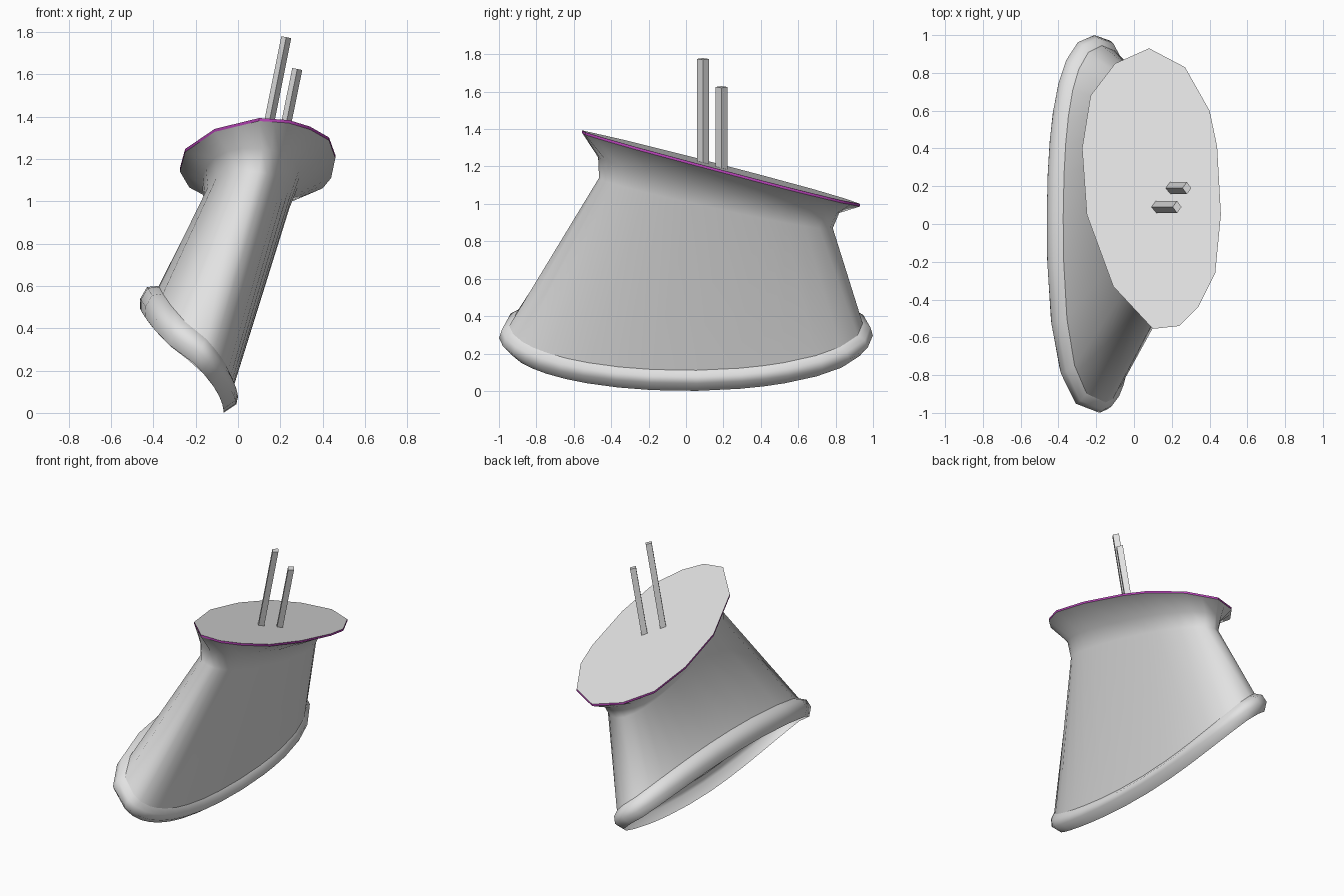
import bpy, bmesh
from math import sin, cos, atan2, pi, radians, copysign
from mathutils import Vector

cube = bpy.data.objects.get("Cube")
if cube:
    bpy.data.objects.remove(cube)


def material(name, rgb):
    m = bpy.data.materials.new(name)
    m.use_nodes = True
    m.diffuse_color = (*rgb, 1)
    bsdf = next(n for n in m.node_tree.nodes if n.type == 'BSDF_PRINCIPLED')
    bsdf.inputs["Base Color"].default_value = (*rgb, 1)
    return m


grey = material("light grey", (0.76, 0.76, 0.76))
purple = material("purple", (0.5, 0.06, 0.5))


def loft(name, rings, mat, cap=False, smooth=40):
    """Skin closed rings listed from top to bottom, optionally capping the top."""
    bm = bmesh.new()
    rows = [[bm.verts.new(p) for p in ring] for ring in rings]
    n = len(rows[0])
    for up, low in zip(rows, rows[1:]):
        for i in range(n):
            j = (i + 1) % n
            bm.faces.new((up[i], low[i], low[j], up[j]))
    if cap:
        bm.faces.new(rows[0])
    mesh = bpy.data.meshes.new(name)
    bm.to_mesh(mesh)
    bm.free()
    mesh.materials.append(mat)
    ob = bpy.data.objects.new(name, mesh)
    bpy.context.collection.objects.link(ob)
    if smooth:
        bpy.ops.object.select_all(action='DESELECT')
        ob.select_set(True)
        bpy.context.view_layer.objects.active = ob
        bpy.ops.object.shade_smooth_by_angle(angle=radians(smooth))
    return ob


# Egg-shaped outline of the tilted top plate
outline = [(.46, .05), (.44, .41), (.40, .60), (.27, .83), (.08, .93), (-.10, .85),
           (-.23, .68), (-.275, .40), (-.25, .05), (-.11, -.33), (.10, -.555),
           (.24, -.54), (.34, -.44), (.43, -.26)]


def plate_z(x, y):
    return 1.25 - .265 * y - .04 * x


plate = [Vector((x, y, plate_z(x, y))) for x, y in outline]
plate_angles = [atan2((p.y - .19) / .74, (p.x - .09) / .37) for p in plate]


def subdivide(points):
    result = []
    for a, b in zip(points, points[1:] + points[:1]):
        result += [a, (a + b) / 2]
    return result


# Angles shared by every ring so the skins line up
unit = [Vector((cos(t), sin(t))) for t in plate_angles]
angles = [atan2(v.y, v.x) for v in subdivide(unit)]


def power(v, e):
    return copysign(abs(v) ** e, v)


def neck_ring(cx, rx, cy, ry, z, slope_x, slope_y):
    # Rounded oval whose front end leans toward +x
    ring = []
    for t in angles:
        dx, dy = rx * power(cos(t), .9), ry * power(sin(t), .9)
        ring.append(Vector((cx + dx - .045 * sin(t), cy + dy, z + slope_x * dx + slope_y * dy)))
    return ring


def base_ring(cx, rx, ry, z, rise):
    # Saddle ring: low on +x, high and fuller on -x, tips pushed toward +x
    ring = []
    for t in angles:
        c, s = cos(t), sin(t)
        across = c if c > 0 else power(c, .7)
        push = s * s * (.045 + .05 * c)
        ring.append(Vector((cx + rx * across + push, ry * s, z - rise * c)))
    return ring


# Top plate with its thin coloured edge
edge = subdivide(plate)
under = [p + Vector((0, 0, -.014)) for p in edge]
loft("top_plate", [edge], grey, cap=True, smooth=0)
loft("plate_edge", [edge, under], purple)

# Flared neck and slanted hollow body
flare = neck_ring(.06, .225, .175, .645, 1.10, -.1, -.232)
neck = neck_ring(.045, .2, .16, .625, 1.005, -.15, -.217)
foot = base_ring(-.2, .175, .945, .355, .245)
loft("body", [under, flare, neck, foot], grey, smooth=60)

# Rounded rim around the open foot
loft("foot_rim", [foot,
                  base_ring(-.215, .215, .985, .335, .26),
                  base_ring(-.235, .227, 1.0, .29, .25),
                  base_ring(-.265, .197, .955, .245, .245)], grey, smooth=100)

# Two leaning four-sided rods through the plate
for name, y, base_x, top_x, top_z in (("tall_rod", .09, .115, .228, 1.775),
                                      ("short_rod", .19, .19, .28, 1.625)):
    top = Vector((top_x, y, top_z))
    base = Vector((base_x, y, plate_z(base_x, y) - .01))
    side = Vector((0, 1, 0))
    out = side.cross((top - base).normalized())
    corners = [.024 * out * cos(k * pi / 2) + .032 * side * sin(k * pi / 2) for k in range(4)]
    loft(name, [[top + c for c in corners], [base + c for c in corners]], grey, cap=True, smooth=0)
